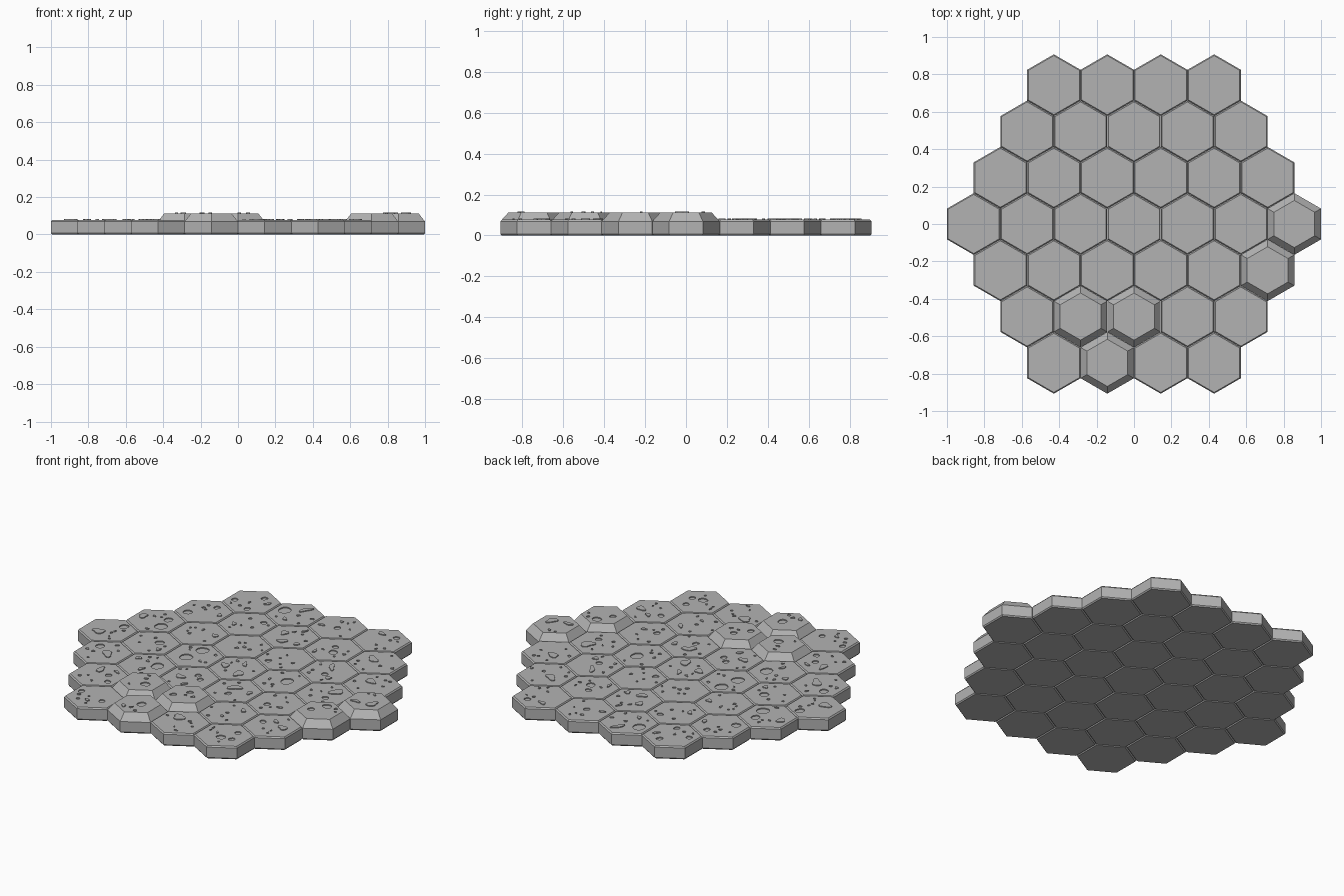
import bpy, bmesh, math, random
from math import cos, sin, pi, sqrt

cube = bpy.data.objects.get("Cube")
if cube:
    bpy.data.objects.remove(cube, do_unlink=True)

random.seed(7)
PITCH = 2 / 7
RADIUS = PITCH / sqrt(3) - 0.0002
FLAT_TOP, RAISED_TOP = 0.077, 0.112
RAISED = {(3, 0), (3, -1), (0, -2), (1, -2), (1, -3)}

stone = bpy.data.materials.new("grey stone")
stone.use_nodes = True
grey = (0.45, 0.45, 0.45, 1)
stone.diffuse_color = grey
stone.node_tree.nodes["Principled BSDF"].inputs["Base Color"].default_value = grey


def make_object(name, bm):
    bmesh.ops.recalc_face_normals(bm, faces=bm.faces)
    mesh = bpy.data.meshes.new(name)
    bm.to_mesh(mesh)
    bm.free()
    mesh.materials.append(stone)
    obj = bpy.data.objects.new(name, mesh)
    bpy.context.collection.objects.link(obj)
    return obj


def loft(bm, rings):
    """Skin a stack of equal outlines and cap both ends."""
    rows = [[bm.verts.new(p) for p in ring] for ring in rings]
    n = len(rows[0])
    for low, high in zip(rows, rows[1:]):
        for i in range(n):
            j = (i + 1) % n
            bm.faces.new((low[i], low[j], high[j], high[i]))
    bm.faces.new(rows[0][::-1])
    bm.faces.new(rows[-1])


def hexagon(x, y, r, z):
    return [(x + r * cos(pi / 6 + k * pi / 3), y + r * sin(pi / 6 + k * pi / 3), z)
            for k in range(6)]


def blob(x, y, size, stretch, wobble):
    """Irregular rounded outline that fits inside the given size."""
    turn, p, q = (random.uniform(0, 2 * pi) for _ in range(3))
    points = []
    for k in range(20):
        a = k * pi / 10
        r = size * (1 + wobble * (sin(2 * a + p) + sin(3 * a + q))) / (1 + 2 * wobble)
        u, v = r * cos(a), r * sin(a) * stretch
        points.append((x + u * cos(turn) - v * sin(turn), y + u * sin(turn) + v * cos(turn)))
    return points


def prism(bm, outline, z0, z1):
    loft(bm, [[(x, y, z) for x, y in outline] for z in (z0, z1)])


flat, raised, plates, pits = (bmesh.new() for _ in range(4))

# Hexagonal field, seven rows across
for row in range(-3, 4):
    count = 7 - abs(row)
    for col in range(count):
        x = (col - (count - 1) / 2) * PITCH
        y = row * PITCH * sqrt(3) / 2
        is_raised = (col - (1 if row == 0 else 0) * 3, row) in RAISED
        # Raised tiles are picked by column within their row
        is_raised = (row, col) in {(0, 6), (-1, 5), (-2, 1), (-2, 2), (-3, 1)}
        top = RAISED_TOP if is_raised else FLAT_TOP
        inset = 0.039 if is_raised else 0.007
        loft(raised if is_raised else flat,
             [hexagon(x, y, RADIUS - 0.006, 0), hexagon(x, y, RADIUS, 0.007),
              hexagon(x, y, RADIUS, 0.069), hexagon(x, y, RADIUS - inset, top)])

        # Scattered bumps and pits, kept apart and inside the tile
        reach = (RADIUS - inset) * 0.86 - 0.003
        placed = []
        for attempt in range(60):
            if len(placed) >= (4 if is_raised else 7):
                break
            size = random.choice((0.01, 0.014, 0.025, 0.035, 0.05))
            a, d = random.uniform(0, 2 * pi), sqrt(random.random()) * (reach - size)
            bx, by = x + d * cos(a), y + d * sin(a)
            if any(math.hypot(bx - px, by - py) < size + s + 0.003 for px, py, s in placed):
                continue
            placed.append((bx, by, size))
            if random.random() < 0.45:
                prism(pits, blob(bx, by, size * 0.8, 0.9, 0.03), top - 0.006, top + 0.01)
            else:
                prism(plates, blob(bx, by, size, random.uniform(0.4, 0.9), 0.17),
                      top - 0.004, top + 0.005)

flat_tiles = make_object("flat_tiles", flat)
raised_tiles = make_object("raised_tiles", raised)
make_object("surface_bumps", plates)
cutter = make_object("pit_cutter", pits)
cutter.hide_render = True

# Carve the pits, then discard the cutter
for tiles in (flat_tiles, raised_tiles):
    mod = tiles.modifiers.new("pits", "BOOLEAN")
    mod.operation = "DIFFERENCE"
    mod.solver = "EXACT"
    mod.object = cutter
    graph = bpy.context.evaluated_depsgraph_get()
    carved = bpy.data.meshes.new_from_object(tiles.evaluated_get(graph))
    tiles.modifiers.clear()
    tiles.data = carved
bpy.data.objects.remove(cutter, do_unlink=True)
